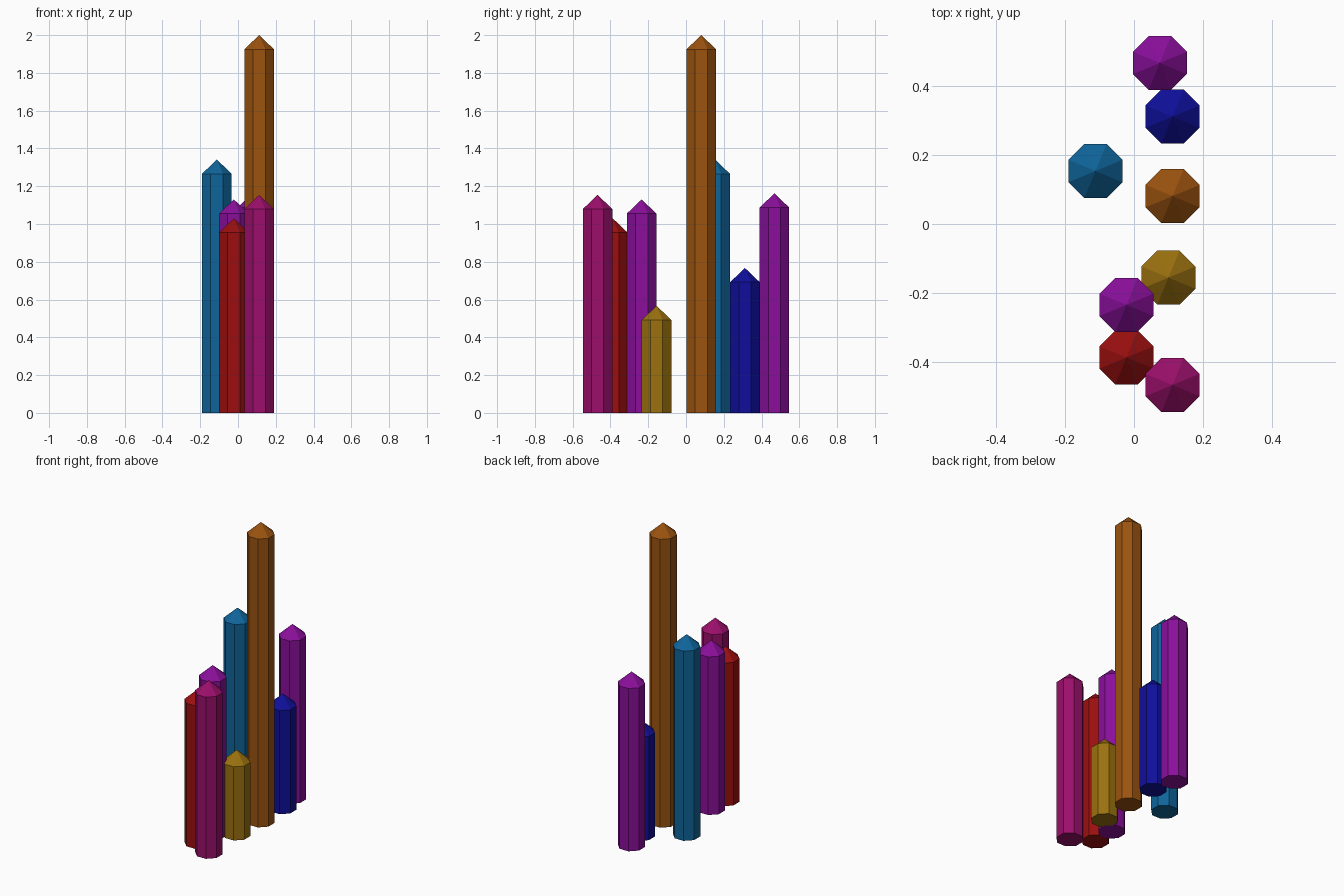
import bpy, bmesh, math

cube = bpy.data.objects.get("Cube")
if cube:
    bpy.data.objects.remove(cube, do_unlink=True)

APOTHEM = 0.0785       # half the width across flats
TIP = 0.075            # height of the pointed cap
SIDES = 8


def srgb(r, g, b):
    def lin(c):
        c /= 255
        return c / 12.92 if c <= 0.04045 else ((c + 0.055) / 1.055) ** 2.4
    return (lin(r), lin(g), lin(b), 1.0)


def make_material(name, color):
    mat = bpy.data.materials.new(name)
    mat.use_nodes = True
    mat.diffuse_color = color
    bsdf = next(n for n in mat.node_tree.nodes if n.type == 'BSDF_PRINCIPLED')
    bsdf.inputs["Base Color"].default_value = color
    return mat


MATERIALS = {name: make_material(name, srgb(*rgb)) for name, rgb in {
    "orange brown": (155, 83, 15),
    "teal blue": (15, 101, 155),
    "purple": (138, 15, 155),
    "navy blue": (15, 15, 155),
    "gold": (155, 113, 15),
    "red": (155, 15, 15),
    "magenta": (155, 15, 107),
}.items()}


def pointed_column(name, x, y, height, color):
    """Octagonal prism with a closed base and a pyramid cap."""
    bm = bmesh.new()
    radius = APOTHEM / math.cos(math.pi / SIDES)
    angles = [(i + 0.5) * 2 * math.pi / SIDES for i in range(SIDES)]
    low, high = [[bm.verts.new((radius * math.cos(a), radius * math.sin(a), z))
                  for a in angles] for z in (0, height - TIP)]
    apex = bm.verts.new((0, 0, height))
    bm.faces.new(low[::-1])
    for i in range(SIDES):
        j = (i + 1) % SIDES
        bm.faces.new((low[i], low[j], high[j], high[i]))
        bm.faces.new((high[i], high[j], apex))
    mesh = bpy.data.meshes.new(name)
    bm.to_mesh(mesh)
    bm.free()
    mesh.materials.append(MATERIALS[color])
    obj = bpy.data.objects.new(name, mesh)
    obj.location = (x, y, 0)
    bpy.context.scene.collection.objects.link(obj)


# Columns from back to front: name, x, y, height, colour
for column in (
    ("back_purple_column", 0.075, 0.468, 1.162, "purple"),
    ("navy_column", 0.112, 0.312, 0.767, "navy blue"),
    ("teal_column", -0.112, 0.154, 1.341, "teal blue"),
    ("tall_brown_column", 0.112, 0.081, 2.0, "orange brown"),
    ("short_gold_column", 0.10, -0.156, 0.567, "gold"),
    ("front_purple_column", -0.022, -0.235, 1.13, "purple"),
    ("red_column", -0.022, -0.388, 1.03, "red"),
    ("magenta_column", 0.112, -0.468, 1.154, "magenta"),
):
    pointed_column(*column)
